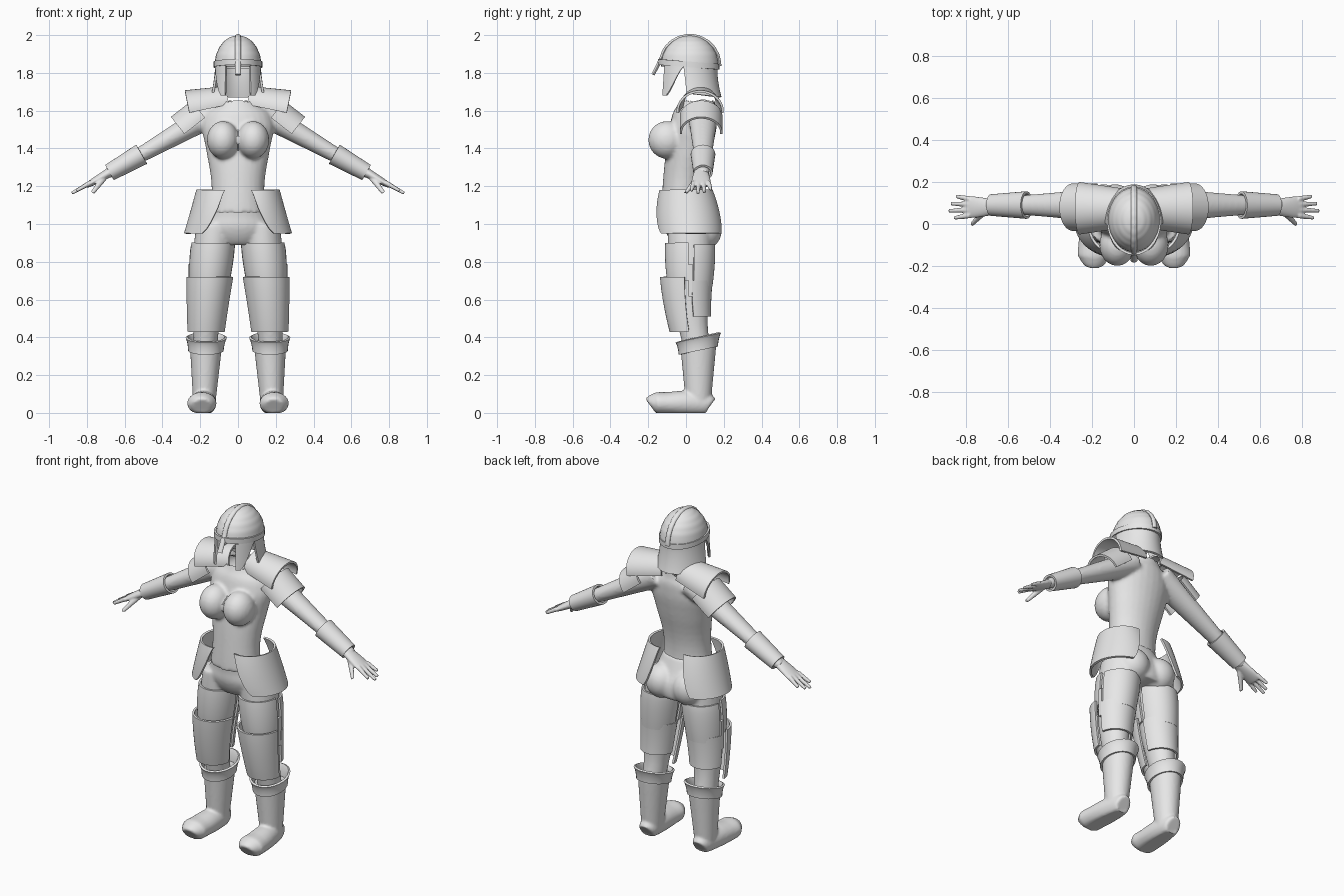
import bpy, bmesh, math
from mathutils import Vector, Matrix

if "Cube" in bpy.data.objects:
    bpy.data.objects.remove(bpy.data.objects["Cube"])

grey = bpy.data.materials.new("plain grey")
grey.use_nodes = True
grey.diffuse_color = (.8, .8, .8, 1)
grey.node_tree.nodes["Principled BSDF"].inputs["Base Color"].default_value = grey.diffuse_color

X, Y = Vector((1, 0, 0)), Vector((0, 1, 0))


def resample(sections, steps):
    """Smooth interpolation through the given sections."""
    result = []
    last = len(sections) - 1
    for i in range(last):
        before, start = sections[max(i - 1, 0)], sections[i]
        end, after = sections[i + 1], sections[min(i + 2, last)]
        for k in range(steps):
            t = k / steps
            ease = t * t * (3 - 2 * t)
            row = []
            for a, b, c, d in zip(before, start, end, after):
                leaving = b + t * (c - a) / 2
                arriving = c + (t - 1) * (d - b) / 2
                row.append(leaving + (arriving - leaving) * ease)
            result.append(row)
    return result + [list(sections[-1])]


def loft(bm, sections, side=None, count=28, steps=5, tilt=0, floor=False, arc=None, end_arc=None):
    """Each section is x, y, z and two radii. Rings lie flat, or square to the
    path when a side axis is given. An arc in degrees makes an open plate."""
    rows = resample(sections, steps)
    centres = [Vector(row[:3]) for row in rows]
    last = len(rows) - 1
    first_arc = arc or (0, 360)
    final_arc = end_arc or first_arc
    rings = []
    for i, (centre, row) in enumerate(zip(centres, rows)):
        across, along = X, Y
        if side:
            path = centres[min(i + 1, last)] - centres[max(i - 1, 0)]
            across, along = side, path.cross(side).normalized()
        low, high = [math.radians(a + (b - a) * i / last) for a, b in zip(first_arc, final_arc)]
        ring = []
        for k in range(count + bool(arc)):
            angle = low + (high - low) * k / count
            point = centre + across * row[3] * math.cos(angle) + along * row[4] * math.sin(angle)
            point.z += tilt * (point.y - centre.y)
            if floor:
                point.z = max(point.z, 0)
            ring.append(bm.verts.new(point))
        rings.append(ring)
    for lower, upper in zip(rings, rings[1:]):
        for k in range(count):
            after = (k + 1) % len(lower)
            bm.faces.new((lower[k], lower[after], upper[after], upper[k]))
    return rings


def solid(bm, sections, **options):
    """Loft with both ends closed."""
    rings = loft(bm, sections, **options)
    bm.faces.new(rings[0])
    bm.faces.new(rings[-1])


def ball(bm, centre, size):
    bmesh.ops.create_uvsphere(bm, u_segments=24, v_segments=16, radius=1,
                              matrix=Matrix.LocRotScale(Vector(centre), None, Vector(size)))


def both(bm):
    """Copy everything so far to the other side."""
    made = bmesh.ops.duplicate(bm, geom=bm.verts[:] + bm.edges[:] + bm.faces[:])
    for item in made["geom"]:
        if isinstance(item, bmesh.types.BMVert):
            item.co.x *= -1


def finish(name, bm, thick=0, voxel=0, relax=5, cut=None):
    """Bake thickness or fusing, cut openings, then shade and colour."""
    bmesh.ops.recalc_face_normals(bm, faces=bm.faces[:])
    mesh = bpy.data.meshes.new(name)
    bm.to_mesh(mesh)
    bm.free()
    part = bpy.data.objects.new(name, mesh)
    bpy.context.scene.collection.objects.link(part)
    if thick:
        shell = part.modifiers.new("thickness", "SOLIDIFY")
        shell.thickness, shell.offset = thick, 0
    if voxel:
        fuse = part.modifiers.new("fuse", "REMESH")
        fuse.mode, fuse.voxel_size = "VOXEL", voxel
        part.modifiers.new("relax", "SMOOTH").iterations = relax
    bpy.context.view_layer.update()
    depsgraph = bpy.context.evaluated_depsgraph_get()
    baked = bpy.data.meshes.new_from_object(part.evaluated_get(depsgraph))
    part.modifiers.clear()
    part.data = baked
    if cut:
        bm = bmesh.new()
        bm.from_mesh(baked)
        doomed = [face for face in bm.faces if cut(face.calc_center_median())]
        bmesh.ops.delete(bm, geom=doomed, context="FACES")
        bm.to_mesh(baked)
        bm.free()
    baked.materials.clear()
    baked.materials.append(grey)
    baked.shade_smooth()
    baked.set_sharp_from_angle(angle=math.radians(40))


def plate(name, sections, paired=True, **options):
    bm = bmesh.new()
    loft(bm, sections, **options)
    if paired:
        both(bm)
    finish(name, bm, thick=.012)


# Limb rules: cross-section of arm, leg and boot at a given place
def arm(x, gap=0):
    radius = .092 - .085 * x
    return x, .09, 1.66 - .57 * x, radius + gap, radius * .85 + gap


def leg(z, gap=0, forward=0):
    radius = .065 + .035 * min(max((z - .4) / .4, 0), 1)
    y = .02 + .3 * max(.7 - z, 0) ** 2 - forward
    return .18 - .06 * z * z, y, z, radius + gap, radius * 1.15 + gap


def boot(z, gap=0):
    radius = .055 + .085 * z
    return .18 - .03 * z, .065, z, radius + gap, radius * 1.12 + gap


# Torso with chest and arms, left open at the neck
bm = bmesh.new()
solid(bm, [arm(x) for x in (.1, .2, .4, .7)], side=Y)
ball(bm, (.08, -.1, 1.445), (.085, .1, .1))
both(bm)
torso = (1.06, .155), (1.2, .14), (1.4, .17), (1.55, .185), (1.63, .12), (1.7, .08)
solid(bm, [(0, max(.05 - .16 * (1.6 - z), -.015), z, wide, min(.04 + wide / 2, .122))
           for z, wide in torso])
finish("torso_and_arms", bm, voxel=.01,
       cut=lambda c: c.z > 1.65 and math.hypot(c.x, c.y - .05) < .12)

# Hips and legs
bm = bmesh.new()
solid(bm, [leg(z) for z in (1, .85, .7, .55, .4, .3)])
ball(bm, (.09, .095, .965), (.095, .095, .1))
both(bm)
hips = (1.12, .138), (1.04, .165), (.96, .19), (.89, .14)
solid(bm, [(0, .03 - .25 * (z - .95), z, wide, .04 + wide / 2) for z, wide in hips])
finish("hips_and_legs", bm, voxel=.01)

# Hands: palm, four spread fingers and a thumb, following the line of the arm
bm = bmesh.new()
solid(bm, [(x, .08, arm(x)[2], wide, high)
           for x, wide, high in ((.66, .034, .026), (.75, .05, .02), (.8, .048, .013))], side=Y)
for finger, tip in enumerate((.855, .88, .87, .845)):
    spread = finger - 1.5
    solid(bm, [(x, .08 + spread * gap, arm(x)[2] + .004, radius, radius)
               for x, gap, radius in ((.78, .026, .014), (tip, .034, .009))], side=Y, count=12)
solid(bm, [(.71, .06, 1.245, .018, .018), (.77, 0, 1.165, .011, .011)], side=Y, count=12)
both(bm)
finish("hands", bm, voxel=.005, relax=3)

# Forearm guards
plate("forearm_guards", [arm(x, .011) for x in (.51, .6, .68)], side=Y)

# Layered shoulder plates
plate("shoulder_plates_upper", [(x, .075, 1.65 - .2 * x, .08 + .15 * x, .08 + .1 * x)
                                for x in (.05, .15, .26)], side=Y, arc=(-5, 185))
plate("shoulder_plates_lower", [(x, .08, 1.71 - .78 * x, .107, .1)
                                for x in (.18, .24, .29)], side=Y, arc=(-5, 185))

# Flared hip plates
plate("hip_plates", [(.09, 0, 1.18, .125, .135), (.09, .01, 1.06, .158, .163), (.1, .02, .95, .18, .17)],
      arc=(-100, 95), end_arc=(-60, 72))

# Thigh and knee plates: name, heights, clearance, forward shift, arc
front, back = (183, 357), (10, 170)
for name, heights, gap, forward, arc in (
        ("thigh_plates_front", (.9, .8, .7), .009, 0, front),
        ("thigh_plates_back", (.89, .8, .67), .012, 0, back),
        ("knee_plates", (.72, .58, .43), .025, .02, front),
        ("knee_back_plates", (.7, .6, .51), .02, .01, back)):
    plate(name, [leg(z, gap, forward) for z in heights], arc=arc)

# Side straps joining the plates
bm = bmesh.new()
bmesh.ops.create_cube(bm, size=1, matrix=Matrix.LocRotScale(
    Vector((.257, .025, .7)), None, Vector((.014, .025, .17))))
both(bm)
finish("leg_straps", bm)

# Boots and flared cuffs
bm = bmesh.new()
solid(bm, [boot(z) for z in (.04, .2, .36)])
solid(bm, [(.18, .13, .04, .04, .04), (.18, .07, .05, .06, .065), (.19, -.1, .05, .075, .06),
           (.19, -.16, .05, .07, .055), (.19, -.19, .04, .045, .04)], side=X, floor=True)
both(bm)
finish("boots", bm, voxel=.008, relax=4)
plate("boot_cuffs", [boot(z, gap) for z, gap in ((.33, .005), (.37, .007), (.4, .015))], tilt=.22)

# Helmet dome, brow band and crest running down to the nose guard
turns = [math.pi * step / 12 for step in range(13)]
plate("helmet_dome", [(0, .02, 1.835 + .157 * math.sin(t), .118 * math.cos(t), .147 * math.cos(t))
                      for t in turns[:6]] + [(0, .02, 1.992, .002, .002)], paired=False)
plate("helmet_band", [(0, .015, z, .123, .157) for z in (1.83, 1.86)], paired=False, steps=1, tilt=-.08)
bm = bmesh.new()
solid(bm, [(0, -.175, 1.79, .016, .009)] +
      [(0, .02 - .157 * math.cos(t), 1.835 + .16 * math.sin(t), .015, .01) for t in turns[1:]],
      side=X, count=12)
finish("helmet_crest", bm)

# Cheek and neck guards
plate("cheek_guards", [(0, 0, 1.835, .116, .13), (0, 0, 1.68, .125, .142)],
      arc=(302, 355), end_arc=(302, 314))
plate("neck_guard", [(0, .02, 1.84, .115, .14), (0, .02, 1.77, .121, .145), (0, .02, 1.69, .134, .162)],
      paired=False, tilt=-.12, arc=(-15, 195), end_arc=(-5, 185))
